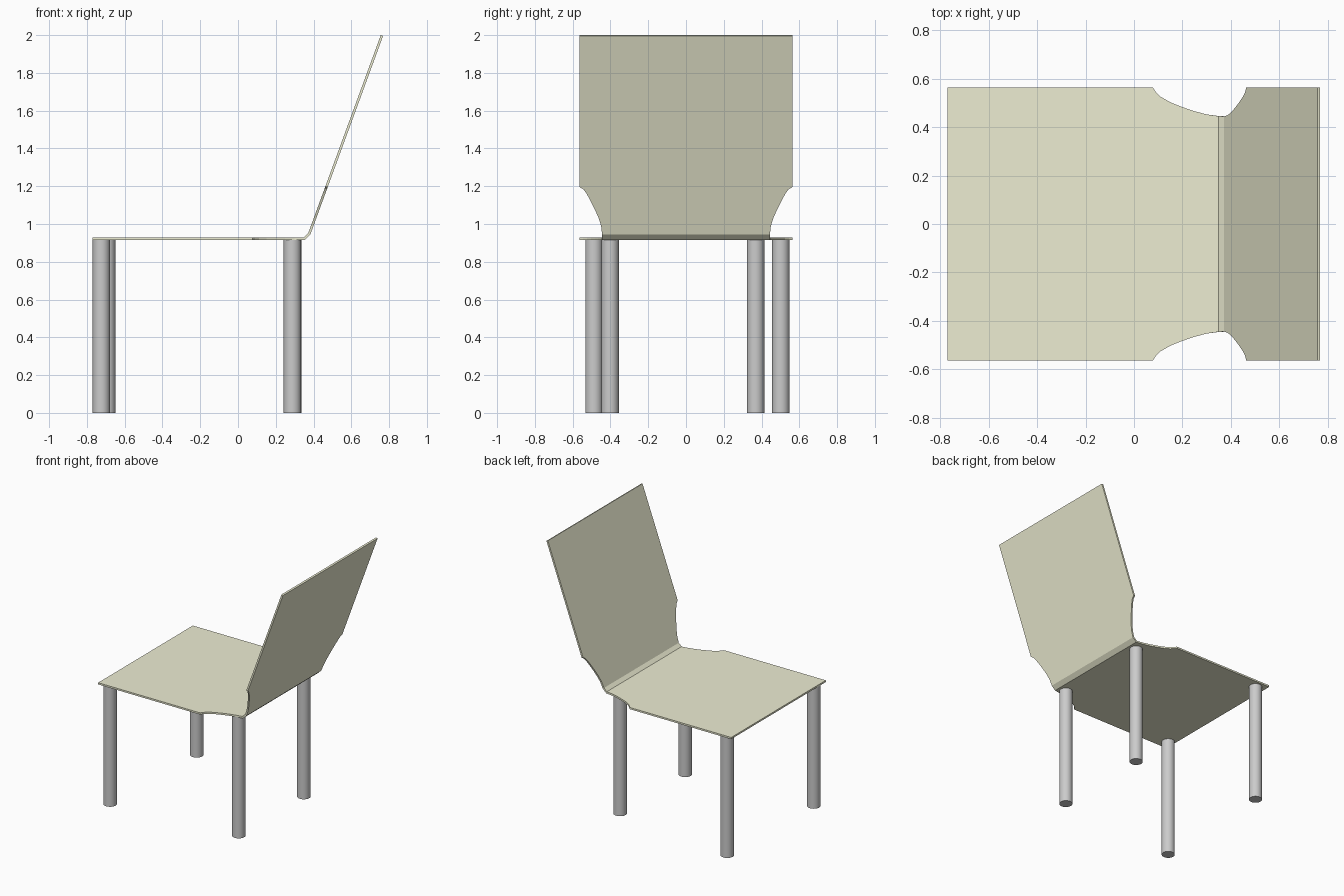
import bpy, bmesh

if "Cube" in bpy.data.objects:
    bpy.data.objects.remove(bpy.data.objects["Cube"])

HALF = 0.5625        # full half width of seat and back
BEND_LOW = (0.35, 0.922)
BEND_HIGH = (0.377, 0.947)
TOP = (0.762, 1.998)


def on_back(z, half):
    """Station on the sloping back at height z."""
    t = (z - BEND_HIGH[1]) / (TOP[1] - BEND_HIGH[1])
    return (BEND_HIGH[0] + t * (TOP[0] - BEND_HIGH[0]), z, half)


# Seat stations (x, z, half width), narrowing into the side notch
seat = [(x, 0.922, h) for x, h in [
    (-0.77, HALF), (0.078, HALF), (0.09, 0.545), (0.11, 0.525), (0.15, 0.502),
    (0.20, 0.482), (0.25, 0.465), (0.30, 0.452), (0.35, 0.445)]]

# Back stations, widening out of the notch
back = [on_back(z, h) for z, h in [
    (BEND_HIGH[1], 0.444), (0.99, 0.449), (1.03, 0.461), (1.08, 0.483),
    (1.13, 0.508), (1.165, 0.528), (1.185, 0.542), (1.197, HALF), (TOP[1], HALF)]]


def make_shell(stations):
    """Bent sheet: one quad strip through the stations, thickened."""
    bm = bmesh.new()
    rows = [(bm.verts.new((x, -h, z)), bm.verts.new((x, h, z))) for x, z, h in stations]
    for (a, b), (c, d) in zip(rows, rows[1:]):
        bm.faces.new((a, c, d, b))
    mesh = bpy.data.meshes.new("seat_and_back")
    bm.to_mesh(mesh)
    bm.free()
    obj = bpy.data.objects.new("seat_and_back", mesh)
    bpy.context.collection.objects.link(obj)
    solid = obj.modifiers.new("thickness", 'SOLIDIFY')
    solid.thickness = 0.013
    solid.offset = 0
    solid.use_even_offset = True
    return obj


shell = make_shell(seat + back)
mat = bpy.data.materials.new("pale_olive")
mat.diffuse_color = (0.85, 0.85, 0.65, 1)
mat.use_nodes = True
mat.node_tree.nodes["Principled BSDF"].inputs["Base Color"].default_value = mat.diffuse_color
shell.data.materials.append(mat)

# Four round legs, slightly unevenly placed
LEG_HEIGHT = 0.916
for name, x, y in [("front_leg_near", -0.723, -0.487), ("front_leg_far", -0.695, 0.502),
                   ("back_leg_near", 0.288, -0.402), ("back_leg_far", 0.29, 0.369)]:
    bpy.ops.mesh.primitive_cylinder_add(vertices=32, radius=0.046, depth=LEG_HEIGHT,
                                        location=(x, y, LEG_HEIGHT / 2))
    bpy.context.object.name = name
    bpy.ops.object.shade_smooth_by_angle()
